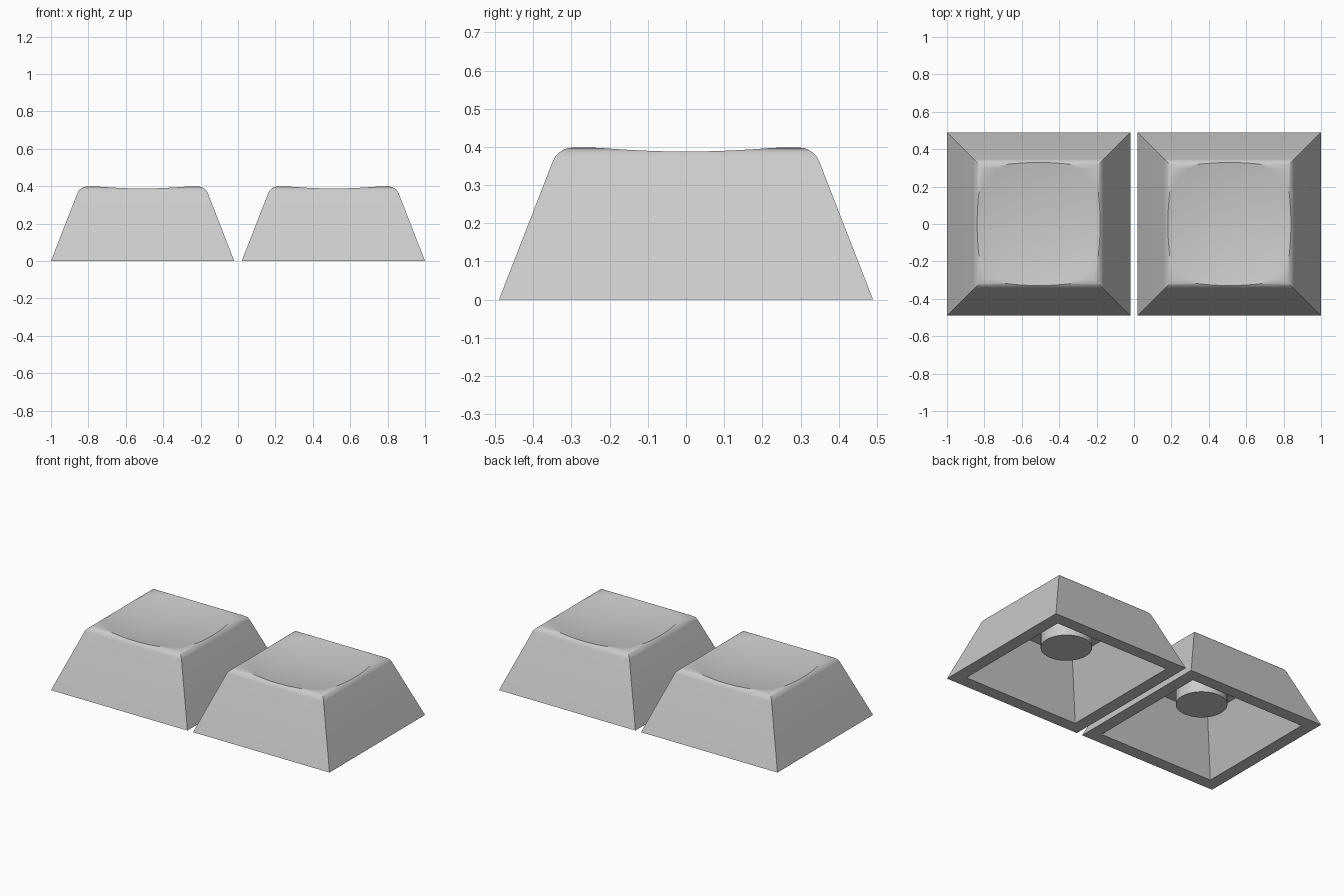
import bpy
import bmesh

if "Cube" in bpy.data.objects:
    bpy.data.objects.remove(bpy.data.objects["Cube"])

grey = bpy.data.materials.new("light_grey_plastic")
grey.use_nodes = True
colour = (0.6, 0.6, 0.6, 1)
grey.diffuse_color = colour
grey.node_tree.nodes["Principled BSDF"].inputs["Base Color"].default_value = colour

TOP = 0.398
ROOF = 0.33
DISH_RADIUS = 1.97
DISH_BOTTOM = 0.36


def add_object(name, bm, x):
    bmesh.ops.recalc_face_normals(bm, faces=bm.faces)
    mesh = bpy.data.meshes.new(name)
    bm.to_mesh(mesh)
    bm.free()
    mesh.materials.append(grey)
    obj = bpy.data.objects.new(name, mesh)
    obj.location.x = x
    bpy.context.collection.objects.link(obj)
    return obj


def activate(obj):
    bpy.ops.object.select_all(action="DESELECT")
    obj.select_set(True)
    bpy.context.view_layer.objects.active = obj


def keycap_shell(name, x):
    # Square rings: inner roof, inner rim, outer rim, top
    bm = bmesh.new()
    rings = []
    for half, z in [(0.28, ROOF), (0.41, 0), (0.49, 0), (0.335, TOP)]:
        corners = [(-1, -1), (1, -1), (1, 1), (-1, 1)]
        rings.append([bm.verts.new((half * a, half * b, z)) for a, b in corners])
    for low, high in zip(rings, rings[1:]):
        for i in range(4):
            j = (i + 1) % 4
            bm.faces.new((low[i], low[j], high[j], high[i]))
    bm.faces.new(rings[0])
    top = bm.faces.new(rings[-1])
    # Rounded top edges
    bmesh.ops.bevel(bm, geom=list(top.edges), offset=0.036, segments=6,
                    profile=0.5, affect="EDGES")
    shell = add_object(name, bm, x)

    # Shallow spherical finger dish
    bm = bmesh.new()
    bmesh.ops.create_uvsphere(bm, u_segments=64, v_segments=120, radius=DISH_RADIUS)
    cutter = add_object("dish_cutter", bm, x)
    cutter.location.z = DISH_BOTTOM + DISH_RADIUS
    cutter.hide_render = True
    cut = shell.modifiers.new("dish", "BOOLEAN")
    cut.operation = "DIFFERENCE"
    cut.solver = "EXACT"
    cut.object = cutter
    activate(shell)
    bpy.ops.object.modifier_apply(modifier=cut.name)
    bpy.data.objects.remove(cutter)
    bpy.ops.object.shade_smooth_by_angle(angle=0.52)


def keycap_stem(name, x):
    # Round post hanging from the roof
    bottom, top = 0.17, ROOF + 0.005
    bm = bmesh.new()
    bmesh.ops.create_cone(bm, cap_ends=True, segments=48, radius1=0.149,
                          radius2=0.149, depth=top - bottom)
    bmesh.ops.translate(bm, verts=bm.verts, vec=(0, 0, (top + bottom) / 2))
    activate(add_object(name, bm, x))
    bpy.ops.object.shade_smooth_by_angle(angle=0.52)


for side, x in (("left", 0.51), ("right", -0.51)):
    keycap_shell(side + "_keycap", x)
    keycap_stem(side + "_stem", x)
